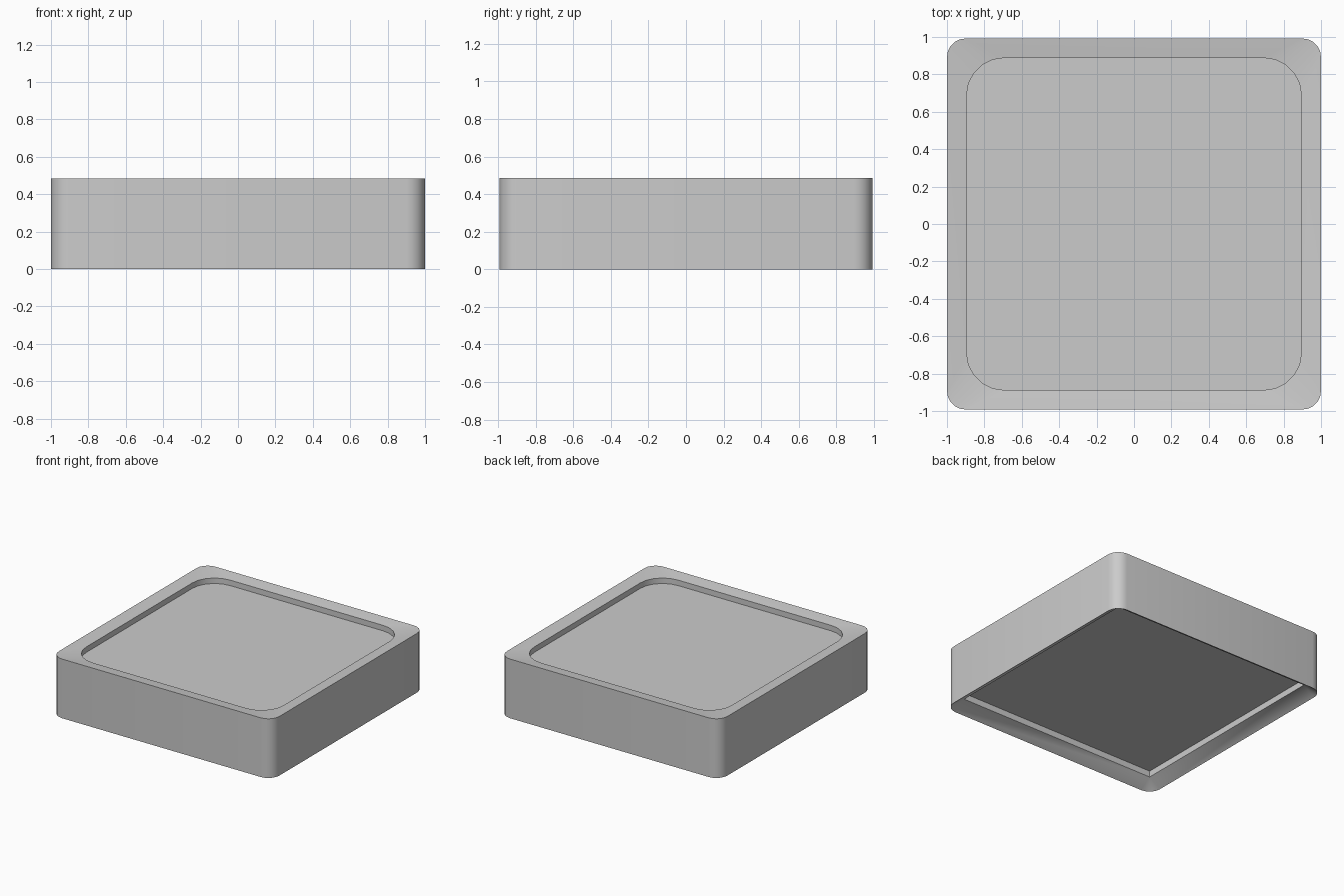
import bpy, bmesh, math

if "Cube" in bpy.data.objects:
    bpy.data.objects.remove(bpy.data.objects["Cube"])

SEG = 5  # facets per rounded corner


def ring(bm, hx, hy, r, z):
    """Rounded rectangle loop, counter-clockwise."""
    verts = []
    for k, (sx, sy) in enumerate([(1, 1), (-1, 1), (-1, -1), (1, -1)]):
        for i in range(SEG + 1):
            a = math.pi / 2 * (k + i / SEG)
            verts.append(bm.verts.new((sx * (hx - r) + r * math.cos(a),
                                       sy * (hy - r) + r * math.sin(a), z)))
    return verts


bm = bmesh.new()

# Loops from the underside panel, out around the wall, to the top recess
loops = [ring(bm, *p) for p in [
    (0.90, 0.892, 0.0, 0.118),     # underside panel
    (0.90, 0.892, 0.0, 0.068),     # underside inner lip
    (1.00, 0.992, 0.1, 0.0),       # outer bottom edge
    (1.00, 0.992, 0.1, 0.485),     # outer top edge
    (0.895, 0.888, 0.2, 0.47),     # top inner lip, slightly dished
    (0.895, 0.888, 0.2, 0.425),    # recessed top panel
]]
n = len(loops[0])
for lo, hi in zip(loops, loops[1:]):
    for i in range(n):
        j = (i + 1) % n
        bm.faces.new((lo[i], lo[j], hi[j], hi[i]))

# Panels closing the top recess and the underside
bm.faces.new(loops[-1])
bm.faces.new(loops[0][::-1])
bmesh.ops.remove_doubles(bm, verts=bm.verts, dist=0.0005)
bmesh.ops.recalc_face_normals(bm, faces=bm.faces)

mesh = bpy.data.meshes.new("tray_body")
bm.to_mesh(mesh)
bm.free()
tray = bpy.data.objects.new("tray_body", mesh)
bpy.context.collection.objects.link(tray)

# Smooth corners, sharp rims
bpy.context.view_layer.objects.active = tray
tray.select_set(True)
bpy.ops.object.shade_smooth_by_angle(angle=math.radians(30))
